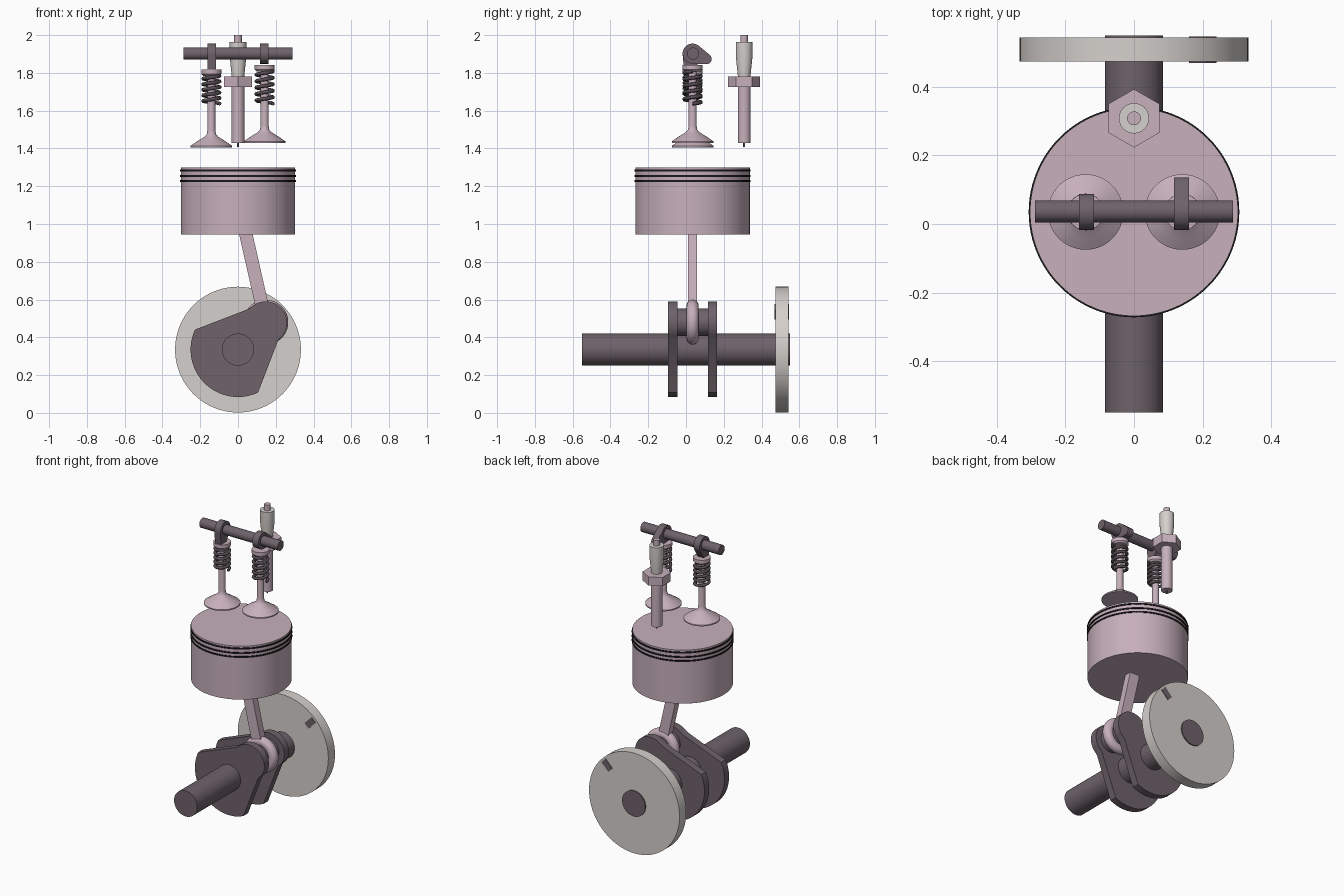
import bpy, bmesh, math
from mathutils import Matrix, Vector

if "Cube" in bpy.data.objects:
    bpy.data.objects.remove(bpy.data.objects["Cube"])


def srgb(*c):
    return tuple(((v / 255 + 0.055) / 1.055) ** 2.4 for v in c) + (1,)


def material(name, *rgb):
    m = bpy.data.materials.new(name)
    m.diffuse_color = srgb(*rgb)
    m.use_nodes = True
    m.node_tree.nodes["Principled BSDF"].inputs["Base Color"].default_value = m.diffuse_color
    return m


PINK = material("rosy_metal", 199, 176, 187)
DARK = material("dark_steel", 110, 98, 106)
LIGHT = material("pale_grey", 213, 208, 204)
SPRING = material("spring_steel", 86, 77, 83)
BLACK = material("ring_black", 26, 23, 26)

CY = 0.035                      # cylinder centre line in y
AXIS = Vector((0, 0, 0.335))    # crank axis
PIN = Vector((0.147, CY, 0.48))  # crank pin centre
CAM_Z = 1.902


def finish(bm, name, mat, smooth=True):
    bmesh.ops.recalc_face_normals(bm, faces=bm.faces)
    me = bpy.data.meshes.new(name)
    bm.to_mesh(me)
    bm.free()
    ob = bpy.data.objects.new(name, me)
    bpy.context.collection.objects.link(ob)
    me.materials.append(mat)
    if smooth:
        bpy.ops.object.select_all(action='DESELECT')
        ob.select_set(True)
        bpy.context.view_layer.objects.active = ob
        bpy.ops.object.shade_smooth_by_angle(angle=math.radians(35))
    return ob


def cylinder(name, mat, r, a, b, segs=64, smooth=True):
    """Capped cylinder from point a to point b."""
    a, b = Vector(a), Vector(b)
    d = b - a
    m = Matrix.Translation((a + b) / 2) @ d.to_track_quat('Z', 'Y').to_matrix().to_4x4()
    bm = bmesh.new()
    bmesh.ops.create_cone(bm, cap_ends=True, segments=segs, radius1=r, radius2=r,
                          depth=d.length, matrix=m)
    return finish(bm, name, mat, smooth)


def lathe(name, mat, profile, x, y, segs=48):
    """Closed solid of revolution about a vertical axis, capped at both ends."""
    bm = bmesh.new()
    rings = [[bm.verts.new((x + r * math.cos(2 * math.pi * i / segs),
                            y + r * math.sin(2 * math.pi * i / segs), z))
              for i in range(segs)] for r, z in profile]
    for p, q in zip(rings, rings[1:]):
        for i in range(segs):
            j = (i + 1) % segs
            bm.faces.new((p[i], p[j], q[j], q[i]))
    bm.faces.new(rings[0])
    bm.faces.new(rings[-1])
    return finish(bm, name, mat)


def extrude(name, mat, pts, depth):
    """Extrude a closed 3D outline along a vector, symmetrically."""
    depth = Vector(depth)
    bm = bmesh.new()
    f = bm.faces.new([bm.verts.new(Vector(p) - depth / 2) for p in pts])
    new = bmesh.ops.extrude_face_region(bm, geom=[f])['geom']
    bmesh.ops.translate(bm, vec=depth,
                        verts=[v for v in new if isinstance(v, bmesh.types.BMVert)])
    return finish(bm, name, mat)


def box(name, mat, size, matrix):
    bm = bmesh.new()
    bmesh.ops.create_cube(bm, size=1, matrix=matrix @ Matrix.Diagonal((*size, 1)))
    return finish(bm, name, mat, False)


def arc(cx, cz, r, a0, a1, n):
    return [(cx + r * math.cos(math.radians(a0 + (a1 - a0) * i / n)),
             cz + r * math.sin(math.radians(a0 + (a1 - a0) * i / n))) for i in range(n + 1)]


# Crankshaft, crank pin and flywheel
cylinder("crankshaft", DARK, 0.085, (0, -0.55, AXIS.z), (0, 0.55, AXIS.z))
cylinder("crank_pin", DARK, 0.073, PIN - Vector((0, 0.1, 0)), PIN + Vector((0, 0.1, 0)))
cylinder("flywheel", LIGHT, 0.333, (0, 0.473, AXIS.z), (0, 0.543, AXIS.z), 96)
box("timing_mark", DARK, (0.072, 0.077, 0.042),
    Matrix.Translation((0.2, 0.508, AXIS.z + 0.2)) @ Matrix.Rotation(math.radians(-45), 4, 'Y'))

# Crank webs: lobe around the pin, wide counterweight arc opposite
outline = (arc(0.147, 0.142, 0.113, -34, 124, 24) + [(0.05, 0.213)]
           + arc(0, 0, 0.251, 155, 295, 36) + [(0.213, 0.05)])
for side, name in ((-1, "front_crank_web"), (1, "rear_crank_web")):
    extrude(name, DARK, [(x, CY + side * 0.105, AXIS.z + z) for x, z in outline], (0, 0.048, 0))

# Connecting rod with rounded big end
wrist = Vector((0, CY, 1.13))
d = wrist - PIN
low = PIN + d.normalized() * 0.085
box("connecting_rod", PINK, (0.07, 0.048, (wrist - low).length),
    Matrix.Translation((wrist + low) / 2) @ Matrix.Rotation(math.atan2(d.x, d.z), 4, 'Y'))
bpy.ops.mesh.primitive_torus_add(major_segments=64, minor_segments=20, major_radius=0.087,
                                 minor_radius=0.032, location=PIN,
                                 rotation=(math.pi / 2, 0, 0))
big_end = bpy.context.object
big_end.name = "rod_big_end"
big_end.data.materials.append(PINK)
bpy.ops.object.shade_smooth()

# Piston and its rings
cylinder("piston", PINK, 0.303, (0, CY, 0.944), (0, CY, 1.3), 96)
for i, z in enumerate((1.284, 1.254, 1.228)):
    cylinder(f"piston_ring_{i + 1}", BLACK, 0.307, (0, CY, z - 0.005), (0, CY, z + 0.005), 96)

# Valves, retainers, springs and cams
for tag, x, z0, lobe in (("left", -0.141, 1.406, -104), ("right", 0.141, 1.43, -21)):
    lathe(f"{tag}_valve", PINK, [(0.11, z0), (0.11, z0 + 0.008), (0.075, z0 + 0.032),
                                 (0.036, z0 + 0.056), (0.025, z0 + 0.068), (0.021, z0 + 0.09),
                                 (0.021, z0 + 0.4)], x, CY)
    lathe(f"{tag}_spring_retainer", PINK, [(0.043, z0 + 0.378), (0.053, z0 + 0.388),
                                           (0.053, z0 + 0.412)], x, CY)
    # spring: compressed helix between a fixed seat and the retainer
    cu = bpy.data.curves.new(f"{tag}_valve_spring", 'CURVE')
    cu.dimensions = '3D'
    cu.bevel_depth, cu.bevel_resolution, cu.use_fill_caps = 0.0095, 2, True
    sp = cu.splines.new('POLY')
    n, turns, zb, zt = 140, 5, 1.637, z0 + 0.378
    sp.points.add(n)
    for i, p in enumerate(sp.points):
        a = 2 * math.pi * turns * i / n
        p.co = (x + 0.044 * math.cos(a), CY + 0.044 * math.sin(a), zb + (zt - zb) * i / n, 1)
    ob = bpy.data.objects.new(cu.name, cu)
    bpy.context.collection.objects.link(ob)
    cu.materials.append(SPRING)
    bpy.ops.object.select_all(action='DESELECT')
    ob.select_set(True)
    bpy.context.view_layer.objects.active = ob
    bpy.ops.object.convert(target='MESH')
    # cam: base circle joined by tangents to a small nose circle
    t = math.radians(lobe)
    open_a = math.degrees(math.acos((0.053 - 0.028) / 0.078))
    prof = (arc(0, 0, 0.053, lobe + open_a, lobe + 360 - open_a, 32)
            + arc(0.078 * math.cos(t), 0.078 * math.sin(t), 0.028,
                  lobe - open_a, lobe + open_a, 16))
    extrude(f"{tag}_cam", DARK, [(math.copysign(0.139, x), CY + y, CAM_Z + z) for y, z in prof],
            (0.044, 0, 0))
cylinder("camshaft", DARK, 0.032, (-0.288, CY + 0.002, CAM_Z), (0.288, CY + 0.002, CAM_Z), 48)

# Spark plug
PY = 0.308
cylinder("plug_electrode", DARK, 0.005, (0, PY, 1.408), (0, PY, 1.44), 12)
cylinder("plug_body", PINK, 0.034, (0, PY, 1.43), (0, PY, 1.73), 48)
extrude("plug_hex", PINK, [(0.085 * math.cos(math.radians(30 + 60 * i)),
                            PY + 0.085 * math.sin(math.radians(30 + 60 * i)), 1.753)
                           for i in range(6)], (0, 0, 0.058))
lathe("plug_insulator", LIGHT, [(0.033, 1.78), (0.044, 1.885), (0.044, 1.963)], 0, PY)
cylinder("plug_terminal", PINK, 0.02, (0, PY, 1.96), (0, PY, 2.0), 32)
